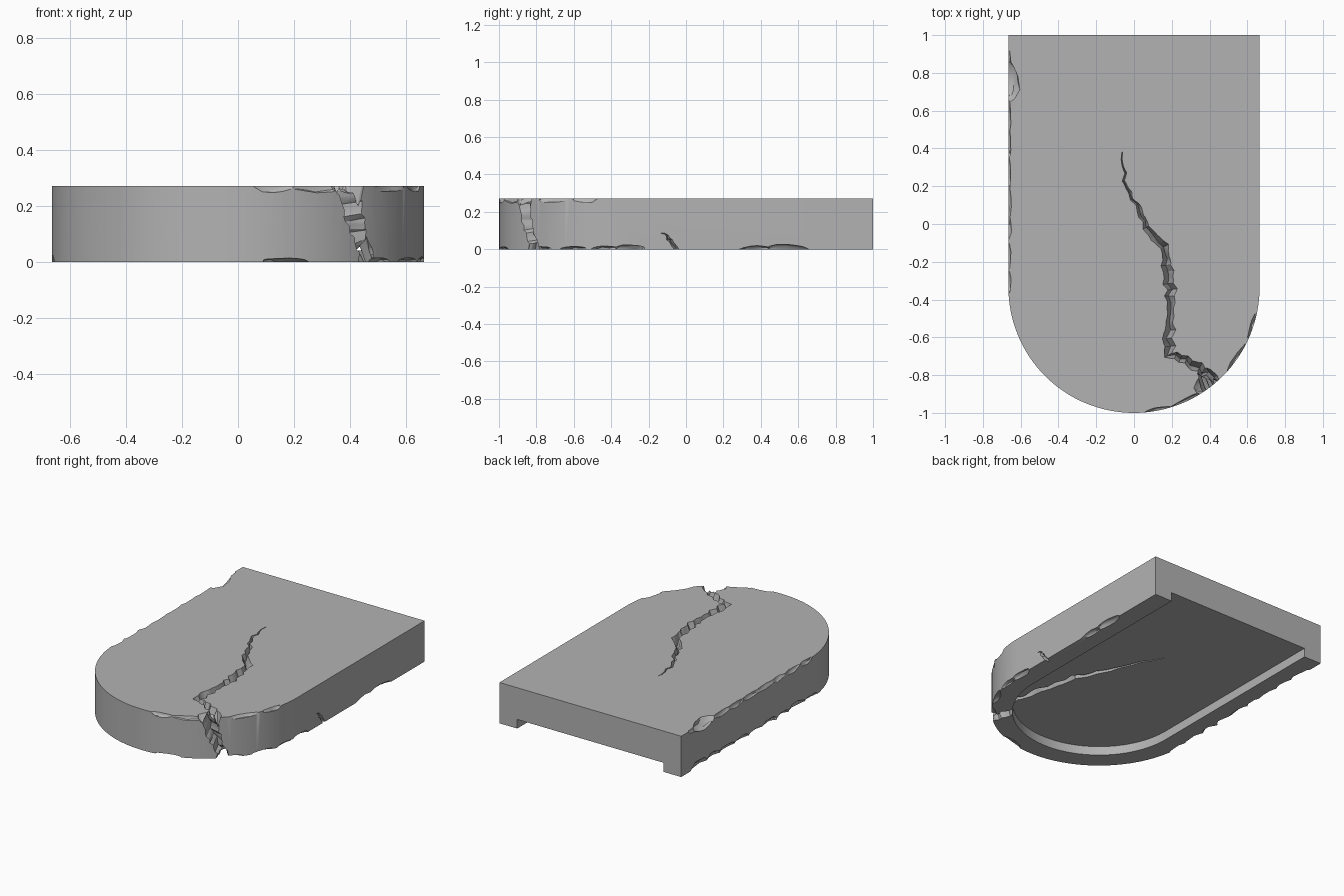
import bpy, bmesh, math, random
from mathutils import Vector

random.seed(7)
if "Cube" in bpy.data.objects:
    bpy.data.objects.remove(bpy.data.objects["Cube"])

R, H, CY = 0.665, 0.27, -0.335      # half width, thickness, centre of the arc
RIM, RECESS = 0.13, 0.06

stone = bpy.data.materials.new("grey_stone")
stone.use_nodes = True
colour = (0.45, 0.45, 0.45, 1)
stone.diffuse_color = colour
stone.node_tree.nodes["Principled BSDF"].inputs["Base Color"].default_value = colour


def make(name, bm):
    bmesh.ops.recalc_face_normals(bm, faces=bm.faces)
    me = bpy.data.meshes.new(name)
    bm.to_mesh(me)
    bm.free()
    me.materials.append(stone)
    ob = bpy.data.objects.new(name, me)
    bpy.context.collection.objects.link(ob)
    return ob


def arch(name, r, back, z0, z1):
    """Prism with a straight back end and a round front end."""
    bm = bmesh.new()
    pts = [(r, back), (-r, back)]
    for i in range(65):
        a = math.pi + math.pi * i / 64
        pts.append((r * math.cos(a), CY + r * math.sin(a)))
    face = bm.faces.new([bm.verts.new((x, y, z0)) for x, y in pts])
    top = bmesh.ops.extrude_face_region(bm, geom=[face])["geom"]
    verts = [g for g in top if isinstance(g, bmesh.types.BMVert)]
    bmesh.ops.translate(bm, verts=verts, vec=(0, 0, z1 - z0))
    return make(name, bm)


def groove(name, path, normal, width, depth, rough=0.012):
    """Ragged V-shaped cutter following a path on a surface."""
    n = Vector(normal).normalized()
    path = [Vector(p) for p in path]
    pts = []
    for a, b in zip(path, path[1:]):
        pts += [a.lerp(b, i / 4) for i in range(4)]
    pts.append(path[-1])
    bm = bmesh.new()
    rings = []
    for i, p in enumerate(pts):
        along = pts[min(i + 1, len(pts) - 1)] - pts[max(i - 1, 0)]
        side = along.cross(n).normalized()
        grow = min(1, 0.2 + 2.0 * i / len(pts))
        w = width * grow * random.uniform(0.7, 1.3)
        p = p + side * random.uniform(-rough, rough)
        rings.append([bm.verts.new(v) for v in (
            p + side * w + n * 0.02, p - side * w + n * 0.02,
            p + side * random.uniform(-0.3, 0.3) * w - n * depth * grow)])
    for a, b in zip(rings, rings[1:]):
        for k in range(3):
            m = (k + 1) % 3
            bm.faces.new((a[k], a[m], b[m], b[k]))
    bm.faces.new(rings[0])
    bm.faces.new(rings[-1])
    bmesh.ops.triangulate(bm, faces=bm.faces)
    return make(name, bm)


def chip(centre, angle, length, across, height):
    """Rough lump that breaks a piece off an edge."""
    bm = bmesh.new()
    bmesh.ops.create_icosphere(bm, subdivisions=2, radius=1)
    c, s = math.cos(angle), math.sin(angle)
    for v in bm.verts:
        p = v.co * random.uniform(0.82, 1.12)
        x, y, z = p.x * across, p.y * length, p.z * height
        v.co = Vector(centre) + Vector((c * x - s * y, s * x + c * y, z))
    return make("chip_cutter", bm)


def arc_chip(degrees, z, length, across, height):
    a = math.radians(degrees)
    return chip((R * math.cos(a), CY + R * math.sin(a), z), a, length, across, height)


slab = arch("broken_gravestone", R, 1.0, 0, H)
cutters = [arch("recess_cutter", R - RIM, 1.1, -0.1, RECESS)]

# Long cracks on both faces, joined by a split down the curved edge
cutters.append(groove("upper_crack_cutter", [
    (-0.07, 0.38, H), (-0.05, 0.23, H), (0.01, 0.1, H), (0.06, -0.02, H),
    (0.16, -0.12, H), (0.18, -0.25, H), (0.2, -0.38, H), (0.18, -0.52, H),
    (0.19, -0.69, H), (0.3, -0.74, H), (0.39, -0.79, H), (0.47, -0.92, H)],
    (0, 0, 1), 0.03, 0.07))
cutters.append(groove("lower_crack_cutter", [
    (0.05, 0.36, RECESS), (0.19, 0.09, RECESS), (0.32, -0.19, RECESS),
    (0.38, -0.45, RECESS), (0.42, -0.62, RECESS), (0.43, -0.74, RECESS)],
    (0, 0, -1), 0.025, 0.05))
cutters.append(groove("rim_crack_cutter", [
    (0.41, -0.62, 0), (0.42, -0.72, 0), (0.46, -0.81, 0), (0.51, -0.88, 0)],
    (0, 0, -1), 0.04, 0.09))
cutters.append(groove("edge_split_cutter", [
    (0.48, -0.795, -0.03), (0.46, -0.815, 0.04), (0.43, -0.842, 0.12),
    (0.405, -0.862, 0.2), (0.385, -0.877, 0.3)],
    (0.64, -0.77, 0), 0.045, 0.1))
cutters.append(groove("side_crack_cutter", [
    (R, -0.13, 0.09), (R, -0.08, 0.05), (R, -0.03, -0.02)],
    (1, 0, 0), 0.02, 0.03, 0.006))

# Worn top and bottom edges of the long right side
for i in range(9):
    y = 0.85 - i * 0.145
    cutters.append(chip((-R - 0.005, y, H), 0, random.uniform(0.06, 0.11), 0.02, 0.03))
    cutters.append(chip((-R - 0.005, y - 0.05, 0), 0, random.uniform(0.07, 0.12),
                        0.03, random.uniform(0.02, 0.05)))
cutters.append(chip((-R, 0.75, H), 0, 0.12, 0.06, 0.05))

# Worn bottom edge of the left side
for y, length, h in ((0.54, 0.11, 0.03), (0.38, 0.09, 0.02),
                     (-0.3, 0.09, 0.025), (-0.45, 0.1, 0.02)):
    cutters.append(chip((R, y, 0), 0, length, 0.03, h))

# Broken front corner and chipped rounded end
cutters.append(arc_chip(212, 0, 0.13, 0.06, 0.1))
cutters.append(arc_chip(225, 0, 0.1, 0.04, 0.05))
cutters.append(arc_chip(306, H, 0.07, 0.08, 0.035))
for d in (188, 203, 219, 236, 251, 266, 281, 295, 325, 342):
    cutters.append(arc_chip(d, H, random.uniform(0.07, 0.11), 0.018, 0.022))
for d in (240, 262, 285, 318, 336):
    cutters.append(arc_chip(d, 0, 0.09, 0.03, 0.015))

# Carve the slab
for cutter in cutters:
    cutter.hide_render = True
    mod = slab.modifiers.new("carve", "BOOLEAN")
    mod.operation = "DIFFERENCE"
    mod.solver = "EXACT"
    mod.object = cutter
bpy.context.view_layer.update()
carved = bpy.data.meshes.new_from_object(
    slab.evaluated_get(bpy.context.evaluated_depsgraph_get()))
slab.modifiers.clear()
slab.data = carved
for cutter in cutters:
    bpy.data.objects.remove(cutter)
carved.materials.clear()
carved.materials.append(stone)
for p in carved.polygons:
    p.material_index = 0

bpy.ops.object.select_all(action="DESELECT")
slab.select_set(True)
bpy.context.view_layer.objects.active = slab
bpy.ops.object.shade_smooth_by_angle(angle=math.radians(30))
